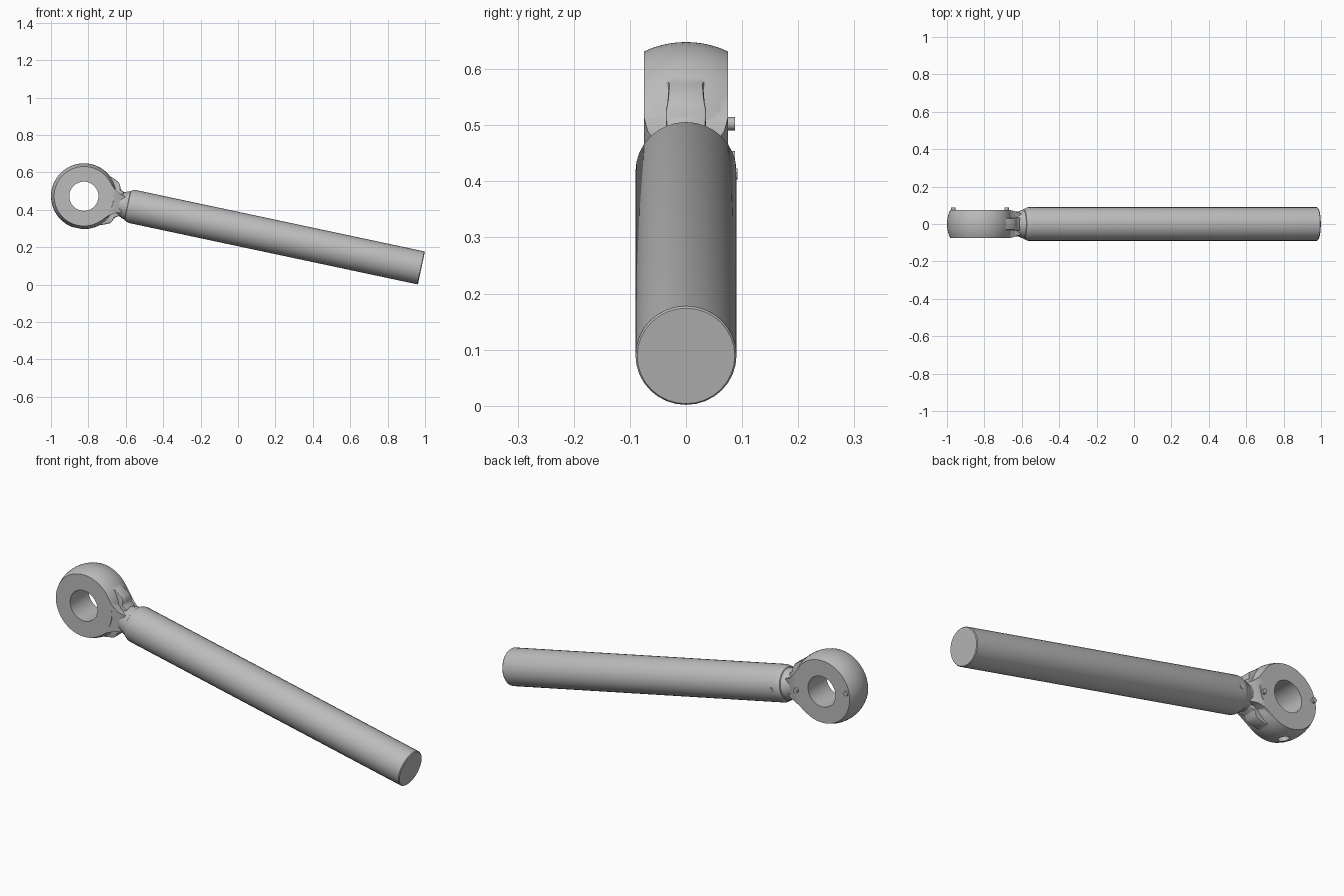
import bpy, bmesh, math
from mathutils import Matrix, Vector

if "Cube" in bpy.data.objects:
    bpy.data.objects.remove(bpy.data.objects["Cube"])

steel = bpy.data.materials.new("steel grey")
steel.use_nodes = True
steel.diffuse_color = (0.5, 0.5, 0.5, 1)
steel.node_tree.nodes["Principled BSDF"].inputs["Base Color"].default_value = (0.5, 0.5, 0.5, 1)

# Local frame: eye centre at the origin, shaft along +x, pin hole along y
PLACE = Matrix.Translation((-0.824, 0, 0.4725)) @ Matrix.Rotation(math.radians(12), 4, 'Y')


def make(name, bm):
    bmesh.ops.recalc_face_normals(bm, faces=bm.faces)
    mesh = bpy.data.meshes.new(name)
    bm.to_mesh(mesh)
    bm.free()
    mesh.materials.append(steel)
    obj = bpy.data.objects.new(name, mesh)
    bpy.context.collection.objects.link(obj)
    return obj


def lathe(name, profile, axis, steps, closed):
    """Spin (along, radius) points about an axis."""
    bm = bmesh.new()
    side = Vector((0, 0, 1))
    verts = [bm.verts.new(axis * a + side * r) for a, r in profile]
    edges = [bm.edges.new(p) for p in zip(verts, verts[1:])]
    if closed:
        edges.append(bm.edges.new((verts[-1], verts[0])))
    bmesh.ops.spin(bm, geom=verts + edges, cent=(0, 0, 0), axis=axis,
                   angle=2 * math.pi, steps=steps, use_merge=True)
    bmesh.ops.remove_doubles(bm, verts=bm.verts, dist=1e-5)
    return make(name, bm)


def loft(name, sections):
    """Box-like solid through (x, half y, low z, high z) sections."""
    bm = bmesh.new()
    rings = [[bm.verts.new((x, sy * hy, z)) for sy, z in ((-1, lo), (1, lo), (1, hi), (-1, hi))]
             for x, hy, lo, hi in sections]
    for a, b in zip(rings, rings[1:]):
        for i in range(4):
            j = (i + 1) % 4
            bm.faces.new((a[i], a[j], b[j], b[i]))
    bm.faces.new(rings[0])
    bm.faces.new(rings[-1])
    return make(name, bm)


def cylinder(name, radius, depth, matrix, sides=20):
    bm = bmesh.new()
    bmesh.ops.create_cone(bm, cap_ends=True, segments=sides, radius1=radius,
                          radius2=radius, depth=depth, matrix=matrix)
    return make(name, bm)


def apply_modifiers(obj):
    bpy.ops.object.select_all(action='DESELECT')
    bpy.context.view_layer.objects.active = obj
    obj.select_set(True)
    for mod in list(obj.modifiers):
        bpy.ops.object.modifier_apply(modifier=mod.name)


def combine(obj, other, operation):
    mod = obj.modifiers.new("combine", 'BOOLEAN')
    mod.operation, mod.solver, mod.object = operation, 'EXACT', other
    apply_modifiers(obj)
    bpy.data.objects.remove(other)


def finish(obj, angle=30):
    obj.matrix_world = PLACE
    bpy.ops.object.select_all(action='DESELECT')
    bpy.context.view_layer.objects.active = obj
    obj.select_set(True)
    bpy.ops.object.shade_smooth_by_angle(angle=math.radians(angle))


# Eye: sphere with flat sides and a straight bore
R, HALF, BORE = 0.176, 0.075, 0.078
lat = math.asin(HALF / R)
arc = [(R * math.sin(lat * i / 5), R * math.cos(lat * i / 5)) for i in range(-5, 6)]
eye = lathe("eye", arc + [(HALF, BORE), (-HALF, BORE)], Vector((0, 1, 0)), 48, True)

# Tapered web that runs from the eye into the neck
web = loft("web", [(x, y, -z, z) for x, y, z in (
    (0.088, HALF, 0.113), (0.112, HALF, 0.113), (0.15, HALF, 0.075),
    (0.18, 0.068, 0.055), (0.215, 0.055, 0.045))])
combine(eye, web, 'UNION')

# Narrow ribs above and below the web
for s in (1, -1):
    path = ((0.095, 0.036, 0.138), (0.125, 0.031, 0.131), (0.165, 0.033, 0.113),
            (0.177, 0.036, 0.098), (0.184, 0.036, 0.078), (0.206, 0.036, 0.064))
    rib = loft("rib", [(x, y, min(s * 0.02, s * z), max(s * 0.02, s * z)) for x, y, z in path])
    bevel = rib.modifiers.new("soft edges", 'BEVEL')
    bevel.width, bevel.segments = 0.006, 2
    apply_modifiers(rib)
    combine(eye, rib, 'UNION')

# Shallow lubrication hole under the eye
combine(eye, cylinder("drill", 0.026, 0.05, Matrix.Translation((0, 0, -R))), 'DIFFERENCE')
finish(eye)

# Neck and shaft, turned as one piece
END = 1.845
shaft = lathe("shaft", [(0.14, 0), (0.14, 0.045), (0.175, 0.06), (0.2, 0.066), (0.215, 0.068),
                        (0.222, 0.073), (0.238, 0.076), (0.24, 0.08), (0.256, 0.088),
                        (0.264, 0.09), (END - 0.004, 0.09), (END, 0.087), (END, 0)],
              Vector((1, 0, 0)), 32, False)
finish(shaft)

# Small locating pins on the back
turn = Matrix.Rotation(math.pi / 2, 4, 'X')
for name, x, tip, radius in (("outer_pin", -0.146, 0.087, 0.012),
                             ("inner_pin", 0.146, 0.087, 0.012),
                             ("shaft_pin", 0.285, 0.092, 0.01)):
    finish(cylinder(name, radius, 0.04, Matrix.Translation((x, tip - 0.02, 0)) @ turn, 16))
